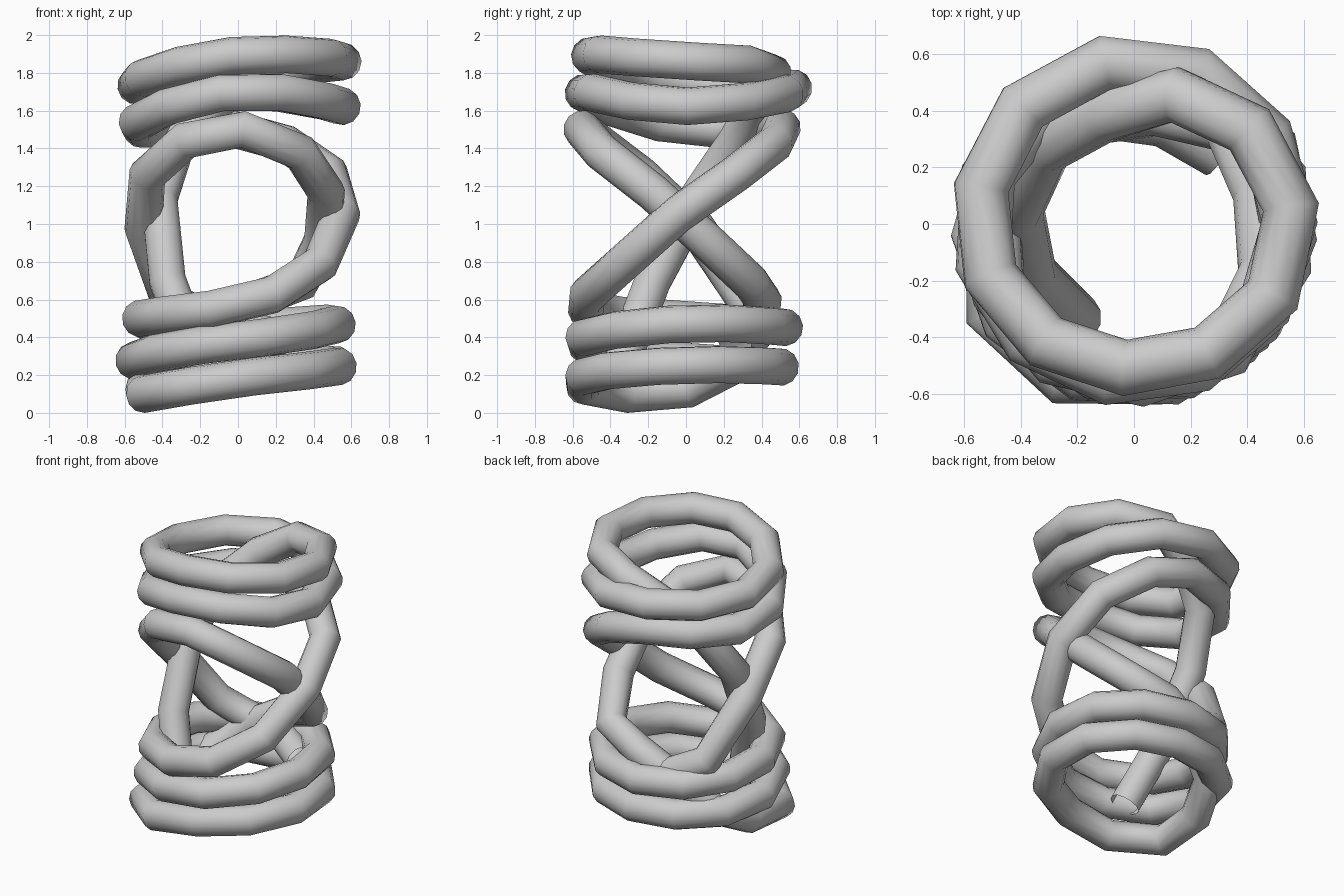
import bpy
import math
from mathutils import Vector

TUBE_RADIUS = 0.1
COIL_RADIUS = 0.55
STEP = 0.74          # spacing of rope corners, in eighths of a turn

default_cube = bpy.data.objects.get("Cube")
if default_cube:
    bpy.data.objects.remove(default_cube, do_unlink=True)


def make_material(name, colour):
    material = bpy.data.materials.new(name)
    material.use_nodes = True
    material.diffuse_color = colour
    material.node_tree.nodes["Principled BSDF"].inputs["Base Color"].default_value = colour
    return material


# Rope keys: (eighths of a turn counted from the front, height, optional radius)
starting_loop = [(2.9, .38, .4), (4, .46, .39), (5, .57, .48), (6, 1.05, .51),
                 (7, 1.38), (8, 1.51), (9, 1.34), (10, 1.02, .46),
                 (11, .7, .48), (12, .57, .4), (12.7, .42, .42), (13.3, .25, .48)]
lower_coils = [(14.2, .11, .51), (15, .12, .62), (16, .19), (18, .26),
               (20, .25, .5), (22, .28), (24, .39, .56), (26, .48, .53),
               (28, .46, .52), (30, .5, .52)]
rising_strand = [(32, .58), (33, .75), (34, 1.09), (35, 1.36), (36, 1.51, .51)]
upper_coils = [(38, 1.52), (40, 1.71), (42, 1.63), (44, 1.72, .58), (46, 1.75),
               (48, 1.9, .51), (50, 1.87, .56), (51.6, 1.81, .48)]
tucked_tail = [(52.4, 1.65, .4), (53.2, 1.42, .42), (54, 1.05, .42),
               (54.7, .62, .41), (55.3, .27, .4)]


def full_key(turn, height, radius=COIL_RADIUS):
    return Vector((turn, height, radius))


keys = [full_key(*key) for key in
        starting_loop + lower_coils + rising_strand + upper_coils + tucked_tail]


def slope(i):
    a, b = keys[max(i - 1, 0)], keys[min(i + 1, len(keys) - 1)]
    return (b - a) / (b.x - a.x)


def sample(turn):
    """Smooth height and radius at a turn, as a point wound round the z axis."""
    i = max(k for k in range(len(keys) - 1) if keys[k].x <= turn or k == 0)
    a, b = keys[i], keys[i + 1]
    span = b.x - a.x
    t = (turn - a.x) / span
    ease = t * t * (3 - 2 * t)
    value = (a.lerp(b, ease) + slope(i) * span * t * (1 - t) ** 2
             - slope(i + 1) * span * t * t * (1 - t))
    angle = turn * math.pi / 4
    return Vector((value.z * math.sin(angle), -value.z * math.cos(angle), value.y))


# Wind one continuous rope with straight segments and open ends
first, last = keys[0].x, keys[-1].x
count = round((last - first) / STEP)
path = [sample(first + (last - first) * n / count) for n in range(count + 1)]

curve = bpy.data.curves.new("wound_rope_path", 'CURVE')
curve.dimensions = '3D'
curve.bevel_depth = TUBE_RADIUS
curve.bevel_resolution = 4
spline = curve.splines.new('POLY')
spline.points.add(len(path) - 1)
for point, place in zip(spline.points, path):
    point.co = (*place, 1)

rope = bpy.data.objects.new("wound_rope", curve)
bpy.context.collection.objects.link(rope)
bpy.ops.object.select_all(action='DESELECT')
rope.select_set(True)
bpy.context.view_layer.objects.active = rope
bpy.ops.object.convert(target='MESH')
rope = bpy.context.object

# Stand the rope on the ground
low = min(v.co.z for v in rope.data.vertices)
for v in rope.data.vertices:
    v.co.z -= low

rope.data.materials.clear()
rope.data.materials.append(make_material("rope grey", (.6, .6, .6, 1)))
bpy.ops.object.shade_smooth()
